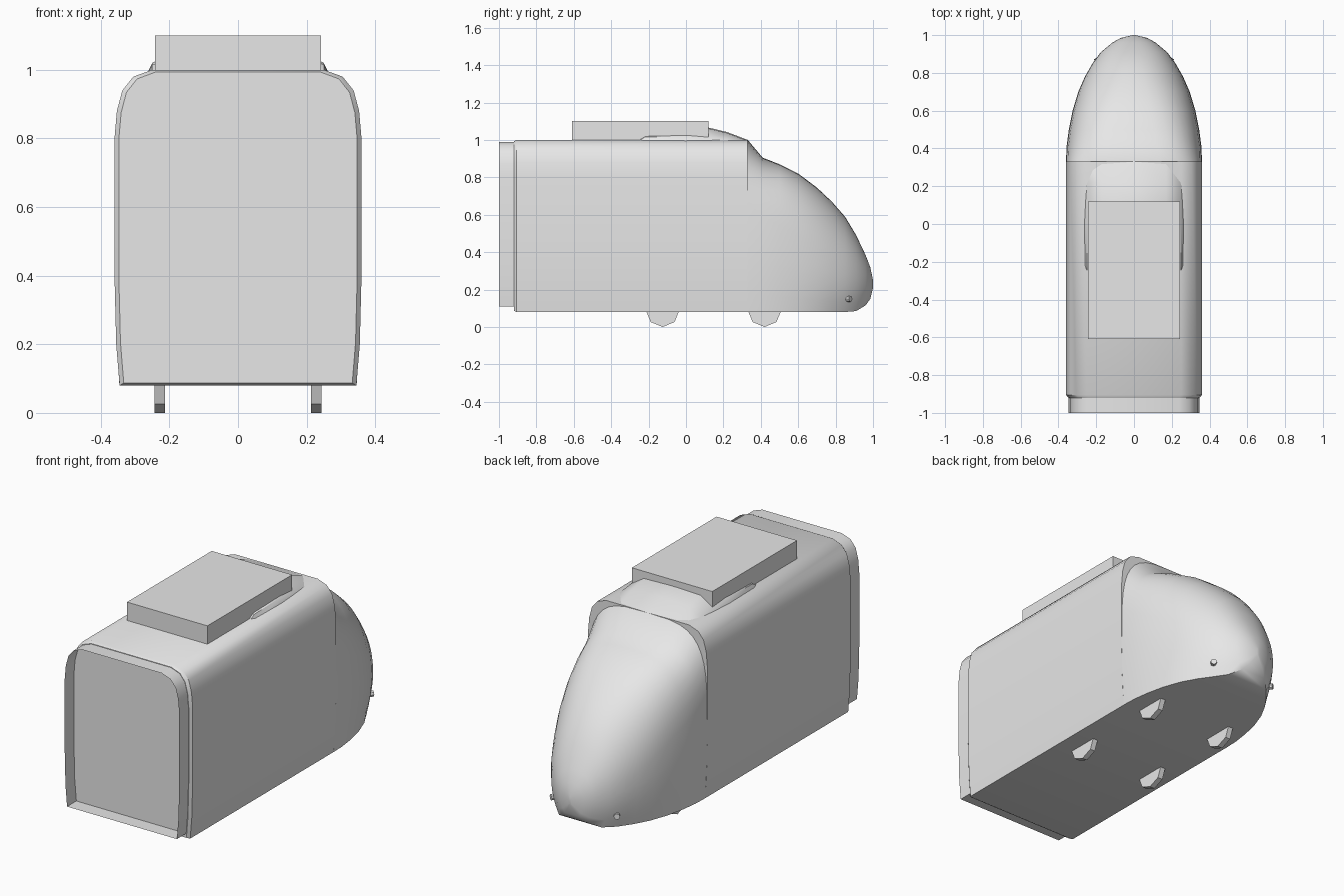
import bpy, bmesh, math
from mathutils import Matrix

if "Cube" in bpy.data.objects:
    bpy.data.objects.remove(bpy.data.objects["Cube"], do_unlink=True)

grey = bpy.data.materials.new("light_grey")
grey.use_nodes = True
grey.diffuse_color = (0.8, 0.8, 0.8, 1)
grey.node_tree.nodes["Principled BSDF"].inputs["Base Color"].default_value = grey.diffuse_color


def finish(name, bm, smooth=None):
    bmesh.ops.recalc_face_normals(bm, faces=bm.faces)
    mesh = bpy.data.meshes.new(name)
    bm.to_mesh(mesh)
    bm.free()
    mesh.materials.append(grey)
    ob = bpy.data.objects.new(name, mesh)
    bpy.context.collection.objects.link(ob)
    if smooth:
        bpy.ops.object.select_all(action='DESELECT')
        bpy.context.view_layer.objects.active = ob
        ob.select_set(True)
        bpy.ops.object.shade_smooth_by_angle(angle=math.radians(smooth))
    return ob


def loft(name, stations, caps=(True, True), smooth=40):
    """Skin half sections (x, z), mirrored across x, placed along y."""
    bm = bmesh.new()
    rings = []
    for y, half in stations:
        full = half + [(-x, z) for x, z in reversed(half)]
        rings.append([bm.verts.new((x, y, z)) for x, z in full])
    n = len(rings[0])
    for a, b in zip(rings, rings[1:]):
        for i in range(n):
            j = (i + 1) % n
            bm.faces.new((a[i], a[j], b[j], b[i]))
    for use, ring in zip(caps, (rings[0], rings[-1])):
        if use:
            bm.faces.new(ring)
    bmesh.ops.remove_doubles(bm, verts=bm.verts, dist=0.0005)
    return finish(name, bm, smooth)


# Car body with a slightly rounded rear edge
shell = [(.345, .08), (.355, .2), (.36, .4), (.36, .8), (.353, .88),
         (.337, .94), (.305, .98), (.25, 1.0)]


def scaled(half, sx, low, high):
    return [(x * sx, low + (z - .08) / .92 * (high - low)) for x, z in half]


loft("car_body", [(-.92, scaled(shell, .965, .087, .993)),
                  (-.905, shell), (.33, shell)])

# Open gangway sleeve at the rear
sleeve = scaled(shell, .96, .11, .99)
loft("gangway_sleeve", [(-1.0, sleeve), (-.915, sleeve)], caps=(False, False))


# Streamlined nose: rounded upper section over nearly upright lower sides
def nose_section(y, w, top, bottom):
    u = (y - .33) / .67
    mid = .45 - .22 * u
    p = 3.8 - 1.6 * min(1, u * 1.4)
    tuck = .04 + .4 * u ** 4
    half = []
    for i in range(5):
        s = 1 - i / 4
        half.append((w * (1 - tuck * s * s), mid + (bottom - mid) * s))
    for i in range(1, 11):
        a = math.pi / 2 * i / 10
        half.append((w * max(0, math.cos(a)) ** (2 / p),
                     mid + (top - mid) * math.sin(a) ** (2 / p)))
    return y, half


nose = [(.33, .36, 1.0, .08), (.41, .357, .905, .08), (.5, .345, .87, .08),
        (.6, .325, .82, .08), (.7, .295, .745, .08), (.78, .26, .67, .08),
        (.85, .22, .59, .08), (.91, .175, .49, .085), (.96, .115, .385, .115),
        (.985, .07, .32, .15), (1.0, .008, .25, .21)]
loft("nose", [nose_section(*s) for s in nose], smooth=50)

# Low roof fairing leading into the nose
fairing = [(-.27, .985, .99), (-.22, 1.015, 1.04), (0, 1.02, 1.07),
           (.12, 1.01, 1.066), (.22, .998, 1.042), (.33, .975, 1.0)]
loft("roof_fairing", [(y, [(.265, edge - .03), (.25, edge), (.17, top - .005), (0, top)])
                      for y, edge, top in fairing])

# Flat equipment box on the roof
bm = bmesh.new()
bmesh.ops.create_cube(bm, size=1, matrix=Matrix.Translation((0, -.245, 1.05))
                      @ Matrix.Diagonal((.485, .73, .1, 1)))
finish("roof_box", bm)


# Wheels and headlights
def disc(name, centre, radius, depth, sides, turn):
    bm = bmesh.new()
    bmesh.ops.create_cone(bm, cap_ends=True, segments=sides, radius1=radius,
                          radius2=radius, depth=depth,
                          matrix=Matrix.Translation(centre) @ turn)
    finish(name, bm)


for side, label in ((1, "left"), (-1, "right")):
    for y, end in ((.42, "nose"), (-.125, "middle")):
        disc(f"{label}_{end}_wheel", (side * .228, y, .09), .09, .03, 8,
             Matrix.Rotation(math.pi / 2, 4, 'Y'))
    disc(f"{label}_headlight", (side * .185, .86, .15), .016, .05, 8,
         Matrix.Rotation(-side * math.radians(35), 4, 'Z')
         @ Matrix.Rotation(math.pi / 2, 4, 'X'))
